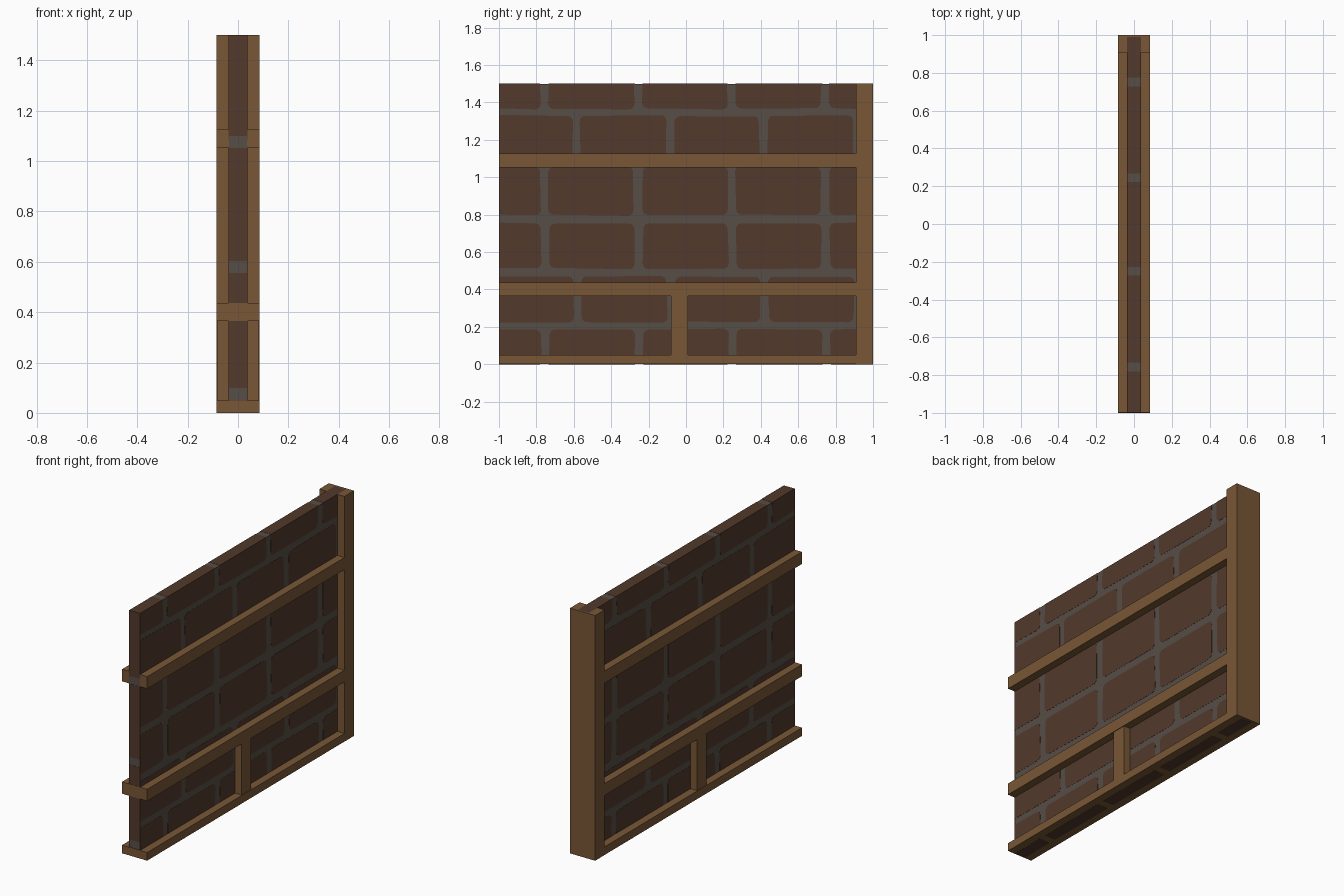
import bpy, bmesh, math, random

if "Cube" in bpy.data.objects:
    bpy.data.objects.remove(bpy.data.objects["Cube"])

random.seed(4)


def material(name, rgb):
    m = bpy.data.materials.new(name)
    m.diffuse_color = (*rgb, 1)
    m.use_nodes = True
    m.node_tree.nodes["Principled BSDF"].inputs["Base Color"].default_value = m.diffuse_color
    return m


WOOD = material("oak wood", (0.190, 0.095, 0.037))
BRICK = material("dark brick", (0.085, 0.041, 0.025))
MORTAR = material("grey mortar", (0.096, 0.075, 0.061))


def make_object(name, bm, mat):
    bmesh.ops.recalc_face_normals(bm, faces=bm.faces)
    me = bpy.data.meshes.new(name)
    bm.to_mesh(me)
    bm.free()
    me.materials.append(mat)
    ob = bpy.data.objects.new(name, me)
    bpy.context.collection.objects.link(ob)
    return ob


def add_box(bm, x0, x1, y0, y1, z0, z1):
    for v in bmesh.ops.create_cube(bm, size=1)["verts"]:
        v.co = (x0 if v.co.x < 0 else x1,
                y0 if v.co.y < 0 else y1,
                z0 if v.co.z < 0 else z1)


def box(name, mat, *dims):
    bm = bmesh.new()
    add_box(bm, *dims)
    return make_object(name, bm, mat)


T = 0.037            # half thickness of wall face
W = 0.085            # half width of timber
Y0, Y1, TOP = -0.999, 0.99, 1.5
SKIN = 0.001         # thickness of the brick plates

# Mortar core of the wall
box("wall_core", MORTAR, -T + SKIN, T - SKIN, Y0 + SKIN, Y1, 0.001, TOP - SKIN)


def brick_outline(y0, y1, z0, z1, r=0.03):
    """Slightly uneven rounded rectangle, cut off at the wall edges."""
    j = lambda: random.uniform(-0.004, 0.004)
    pts = []
    corners = ((y1 - r, z1 - r), (y0 + r, z1 - r), (y0 + r, z0 + r), (y1 - r, z0 + r))
    for i, (cy, cz) in enumerate(corners):
        dy, dz = j(), j()
        for k in range(5):
            a = math.pi / 2 * (i + k / 4)
            p = (min(max(cy + dy + r * math.cos(a), Y0), Y1),
                 min(max(cz + dz + r * math.sin(a), 0.001), TOP))
            if not pts or math.dist(p, pts[-1]) > 1e-5:
                pts.append(p)
    if math.dist(pts[0], pts[-1]) < 1e-5:
        pts.pop()
    return pts


# Brick plates on both wall faces: (bottom, top, first joint)
courses = [(-0.06, 0.188, -0.752), (0.226, 0.470, -0.58),
           (0.512, 0.755, -0.752), (0.797, 1.058, -0.757),
           (1.090, 1.330, -0.587), (1.366, 1.600, -0.757)]
bm = bmesh.new()
for z0, z1, joint in courses:
    for n in range(-1, 4):
        a, b = joint + n * 0.5 + 0.022, joint + (n + 1) * 0.5 - 0.022
        if b < Y0 + 0.03 or a > Y1:
            continue
        outline = brick_outline(a, b, z0, z1)
        for s in (-1, 1):
            f = bm.faces.new([bm.verts.new((s * (T - SKIN), y, z)) for y, z in outline])
            ext = bmesh.ops.extrude_face_region(bm, geom=[f])["geom"]
            for v in ext:
                if isinstance(v, bmesh.types.BMVert):
                    v.co.x = s * T
make_object("brick_faces", bm, BRICK)

# Bricks along the top edge and down the open end
bm = bmesh.new()
top_joints = [-0.757, -0.25, 0.245, 0.752]
edges = [Y0] + [y + d for y in top_joints for d in (-0.023, 0.023)] + [Y1]
for a, b in zip(edges[::2], edges[1::2]):
    add_box(bm, -T, T, a, b, TOP - SKIN, TOP)
end_joints = [0.075, 0.58, 1.075]
edges = [0.001] + [z + d for z in end_joints for d in (-0.024, 0.024)] + [TOP - SKIN]
for a, b in zip(edges[::2], edges[1::2]):
    add_box(bm, -T, T, Y0, Y0 + SKIN, a, b)
# underside bricks
edges = [Y0] + [y + d for y in top_joints for d in (-0.023, 0.023)] + [Y1]
for a, b in zip(edges[::2], edges[1::2]):
    add_box(bm, -T, T, a, b, 0.0, 0.001)
make_object("brick_edges", bm, BRICK)

# Corner post: two side timbers and a closing board behind the wall
bm = bmesh.new()
for s in (-1, 1):
    add_box(bm, *sorted((s * T, s * W)), 0.908, 1.0, 0.0, TOP)
add_box(bm, -T, T, Y1, 1.0, 0.0, TOP)
make_object("corner_post", bm, WOOD)

# Bottom and middle rails cover the end of the wall
box("bottom_rail", WOOD, -W, W, -1.0, 0.909, 0.0005, 0.05)
box("middle_rail", WOOD, -W, W, -1.0, 0.909, 0.365, 0.437)

# Upper rail and short stud sit on each side of the wall
for name, w, dims in (("upper_rail", W, (Y0, 0.909, 1.052, 1.126)),
                      ("short_stud", 0.081, (-0.081, 0.010, 0.05, 0.365))):
    bm = bmesh.new()
    for s in (-1, 1):
        add_box(bm, *sorted((s * (T - SKIN), s * w)), *dims)
    make_object(name, bm, WOOD)
